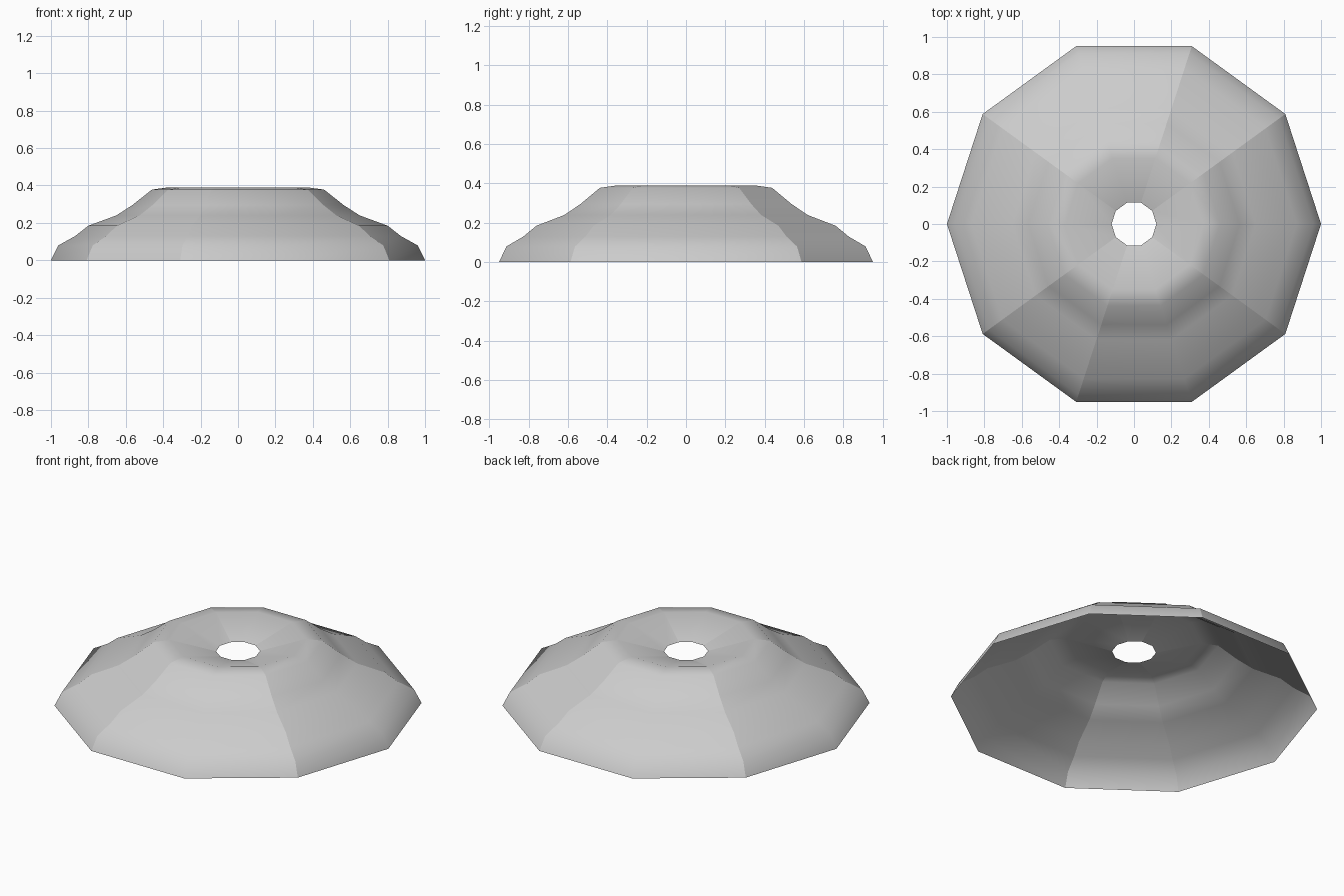
import bpy, bmesh
from math import cos, sin, radians

if "Cube" in bpy.data.objects:
    bpy.data.objects.remove(bpy.data.objects["Cube"])

SIDES = 10
# (radius, height) from the base rim up over the shoulder and down into the hole
PROFILE = [(1.0, 0.0), (0.96, 0.08), (0.87, 0.13), (0.80, 0.185),
           (0.65, 0.24), (0.565, 0.295), (0.46, 0.378), (0.37, 0.39),
           (0.12, 0.32)]
# corners of the decagon that read as hard creases
CREASES = {1, 2, 4, 6, 7, 9}

# Open ten-sided shell, revolved from the profile
bm = bmesh.new()
rings = []
for r, z in PROFILE:
    rings.append([bm.verts.new((r * cos(radians(36 * i)), r * sin(radians(36 * i)), z))
                  for i in range(SIDES)])
for low, high in zip(rings, rings[1:]):
    for i in range(SIDES):
        j = (i + 1) % SIDES
        face = bm.faces.new((low[i], low[j], high[j], high[i]))
        face.smooth = True

# Hard creases along the meridians, smooth along the profile
for low, high in zip(rings, rings[1:]):
    for i in CREASES:
        bm.edges.get((low[i], high[i])).smooth = False

mesh = bpy.data.meshes.new("shade_shell")
bm.to_mesh(mesh)
bm.free()
shell = bpy.data.objects.new("shade_shell", mesh)
bpy.context.collection.objects.link(shell)
